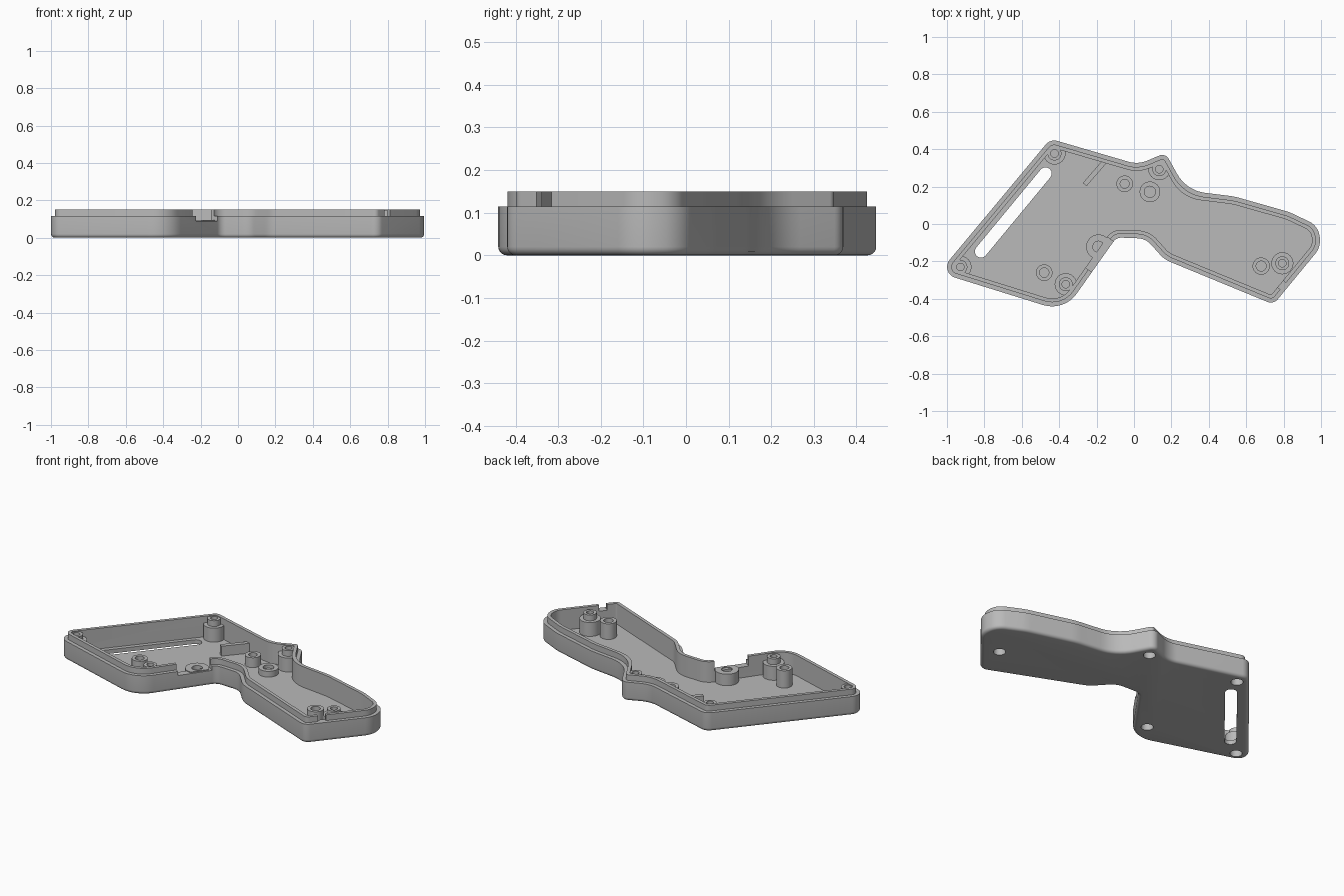
import bpy, bmesh
from math import sin, cos, pi, tan, radians
from mathutils import Vector, Matrix

cube = bpy.data.objects.get("Cube")
if cube:
    bpy.data.objects.remove(cube, do_unlink=True)

GREY = (0.49, 0.49, 0.49, 1)
grey = bpy.data.materials.new("plain grey plastic")
grey.use_nodes = True
grey.diffuse_color = GREY
grey.node_tree.nodes["Principled BSDF"].inputs["Base Color"].default_value = GREY

# Outline corners, counterclockwise: x, y, fillet radius
CORNERS = [(-1.043, -.26, .06), (-.374, -.468, .16), (-.094, -.072, .05),
           (.062, -.078, .1), (.163, -.19, .15), (.746, -.43, .05),
           (1.003, -.118, .14), (.981, -.008, .1), (.83, .064, .3),
           (.537, .147, .4), (.28, .179, .2), (.168, .38, .04),
           (.022, .318, .15), (-.447, .455, .06)]


def outline(inset, steps=8):
    """Filleted outline moved inwards by the inset."""
    pts = [Vector(c[:2]) for c in CORNERS]
    n = len(pts)
    moved, turns = [], []
    for i in range(n):
        a = (pts[i] - pts[i - 1]).normalized()
        b = (pts[(i + 1) % n] - pts[i]).normalized()
        na, nb = Vector((-a.y, a.x)), Vector((-b.y, b.x))
        moved.append(pts[i] + (na + nb) * inset / (1 + na.dot(nb)))
        turns.append(a.x * b.y - a.y * b.x)
    loop = []
    for i in range(n):
        p, q, s = moved[i], moved[i - 1], moved[(i + 1) % n]
        a, b = (p - q).normalized(), (s - p).normalized()
        half = a.angle(b) / 2
        side = 1 if turns[i] > 0 else -1
        r = max(.01, CORNERS[i][2] - side * inset)
        t = min(r * tan(half), .48 * (p - q).length, .48 * (s - p).length)
        r = t / tan(half)
        start = p - a * t
        centre = start + Vector((-a.y, a.x)) * r * side
        for k in range(steps + 1):
            ang = side * 2 * half * k / steps
            loop.append(centre + Matrix.Rotation(ang, 2) @ (start - centre))
    return loop


def finish(bm, name):
    bmesh.ops.recalc_face_normals(bm, faces=bm.faces)
    mesh = bpy.data.meshes.new(name)
    bm.to_mesh(mesh)
    bm.free()
    obj = bpy.data.objects.new(name, mesh)
    bpy.context.collection.objects.link(obj)
    mesh.materials.append(grey)
    return obj


def loft(bm, loops):
    """Skin a list of (points, z) loops and cap both ends."""
    rings = [[bm.verts.new((p[0], p[1], z)) for p in pts] for pts, z in loops]
    for low, high in zip(rings, rings[1:]):
        for i in range(len(low)):
            bm.faces.new((low[i - 1], low[i], high[i], high[i - 1]))
    bm.faces.new(rings[0][::-1])
    bm.faces.new(rings[-1])


def circle(x, y, r, n=32):
    return [(x + r * cos(2 * pi * i / n), y + r * sin(2 * pi * i / n)) for i in range(n)]


def bar(x, y, length, width, angle):
    d = Vector((cos(radians(angle)), sin(radians(angle))))
    w = Vector((-d.y, d.x)) * width / 2
    c = Vector((x, y))
    d = d * length / 2
    return [c - d - w, c + d - w, c + d + w, c - d + w]


def boolean(obj, cutter, operation):
    cutter.hide_render = True
    mod = obj.modifiers.new("cut", 'BOOLEAN')
    mod.object, mod.operation, mod.solver = cutter, operation, 'EXACT'
    bpy.context.view_layer.objects.active = obj
    bpy.ops.object.modifier_apply(modifier=mod.name)


def smooth(obj):
    bpy.ops.object.select_all(action='DESELECT')
    obj.select_set(True)
    bpy.context.view_layer.objects.active = obj
    bpy.ops.object.shade_smooth_by_angle(angle=radians(30))


# Shell: rounded bottom edge, side wall, ledge, lip and inner floor
FLOOR, LEDGE, TOP = .025, .115, .15
R = .02
levels = [(R * (1 - sin(a)), R * (1 - cos(a))) for a in (i * pi / 10 for i in range(6))]
levels += [(0, LEDGE), (.022, LEDGE), (.022, TOP), (.042, TOP), (.042, FLOOR)]
bm = bmesh.new()
loft(bm, [(outline(inset), z) for inset, z in levels])
shell = finish(bm, "shell")

# Cutters: long slot, wall notch, lip notch and screw bores
SCREWS = {"upper_corner": (-.425, .377), "lower_corner": (-.928, -.23),
          "peak": (.135, .293), "grip_end": (.793, -.21), "front_corner": (-.365, -.322)}
BORE = .034
ends = (Vector((-.473, .27)), Vector((-.818, -.147)))
heading = (ends[0] - ends[1]).normalized()
slot = []
for end, turn in zip(ends, (0, pi)):
    for k in range(13):
        slot.append(end + Matrix.Rotation(turn - pi / 2 + pi * k / 12, 2) @ heading * .033)
cuts = [(slot, -.05, .1),
        (bar(-.178, -.168, .2, .17, 54.6), .09, .2),
        (bar(.8, -.335, .046, .13, 50), LEDGE, .2)]
cuts += [(circle(x, y, BORE), -.05, .05) for x, y in SCREWS.values()]
for shape, low, high in cuts:
    bm = bmesh.new()
    loft(bm, [(shape, low), (shape, high)])
    cutter = finish(bm, "cutter")
    boolean(shell, cutter, 'DIFFERENCE')
    bpy.data.objects.remove(cutter, do_unlink=True)
smooth(shell)

# Envelope that keeps the posts inside the outer wall
bm = bmesh.new()
loft(bm, [(outline(.008), -.1), (outline(.008), .3)])
envelope = finish(bm, "envelope")


def post(name, x, y, profile):
    bm = bmesh.new()
    loft(bm, [(circle(x, y, r), z) for r, z in profile])
    obj = finish(bm, name)
    boolean(obj, envelope, 'INTERSECT')
    smooth(obj)


# Stepped screw posts, bored from below
for name, (x, y) in SCREWS.items():
    post(name + "_screw_post", x, y,
         [(.001, .06), (BORE, .06), (BORE, .01), (.059, .01), (.059, .11),
          (.037, .11), (.037, .145), (.02, .145), (.02, .08), (.001, .08)])

# Plain posts with blind holes: x, y, radius, hole radius, top
for name, x, y, r, hole, top in [("front_small_post", -.48, -.26, .044, .025, .13),
                                 ("grip_small_post", .68, -.225, .046, .027, .12),
                                 ("middle_tall_post", -.05, .215, .044, .024, .085),
                                 ("middle_short_post", .085, .172, .055, .03, .06),
                                 ("notch_post", -.19, -.122, .066, .03, .095)]:
    post(name, x, y, [(.001, .015), (r, .015), (r, top), (hole, top),
                      (hole, .04), (.001, .04)])
bpy.data.objects.remove(envelope, do_unlink=True)

# Slanted rib on the floor
bm = bmesh.new()
rib = bar(-.208, .275, .17, .026, 49)
loft(bm, [(rib, .015), (rib, .085)])
finish(bm, "floor_rib")
